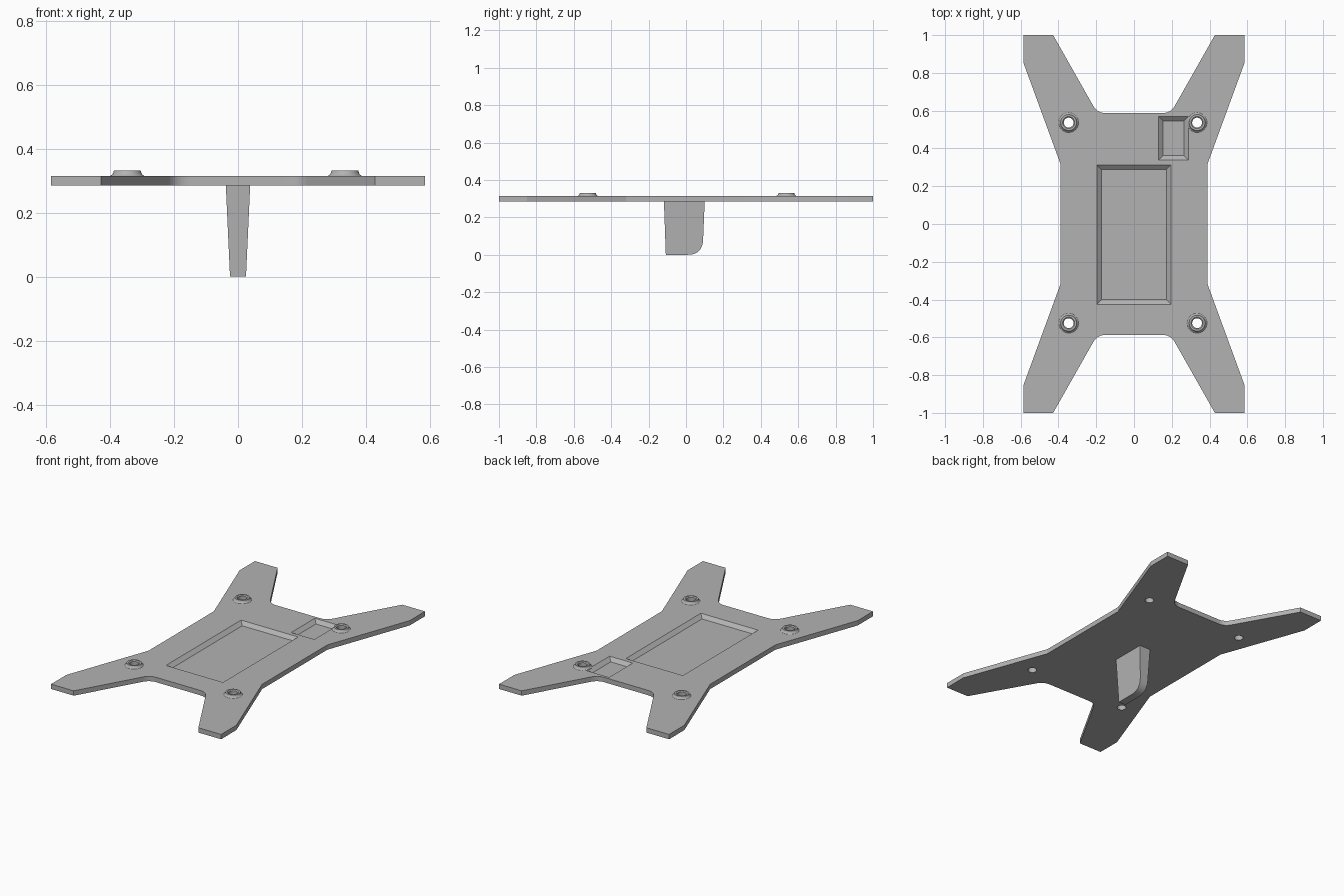
import bpy, bmesh, math
from mathutils import Vector

if "Cube" in bpy.data.objects:
    bpy.data.objects.remove(bpy.data.objects["Cube"], do_unlink=True)

grey = bpy.data.materials.new("plain_grey")
grey.use_nodes = True
colour = (0.45, 0.45, 0.45, 1)
grey.diffuse_color = colour
grey.node_tree.nodes["Principled BSDF"].inputs["Base Color"].default_value = colour

BOTTOM, TOP, FLOOR = 0.285, 0.315, 0.295
HOLE = 0.026
holes = [(x, y) for x in (-0.346, 0.334) for y in (-0.525, 0.537)]


def make(name, bm):
    bmesh.ops.recalc_face_normals(bm, faces=bm.faces)
    mesh = bpy.data.meshes.new(name)
    bm.to_mesh(mesh)
    bm.free()
    mesh.materials.append(grey)
    ob = bpy.data.objects.new(name, mesh)
    bpy.context.collection.objects.link(ob)
    return ob


def loft(name, loops):
    """Closed solid through matching loops of points."""
    bm = bmesh.new()
    rings = [[bm.verts.new(p) for p in loop] for loop in loops]
    for a, b in zip(rings, rings[1:]):
        for i in range(len(a)):
            j = (i + 1) % len(a)
            bm.faces.new((a[i], a[j], b[j], b[i]))
    bm.faces.new(rings[0])
    bm.faces.new(rings[-1])
    return make(name, bm)


def rounded(a, corner, b, reach, steps=8):
    """Round a corner with a quadratic curve."""
    a, c, b = Vector(a), Vector(corner), Vector(b)
    p = c + (a - c).normalized() * reach
    q = c + (b - c).normalized() * reach
    return [tuple(p.lerp(c, t).lerp(c.lerp(q, t), t))
            for t in (i / steps for i in range(steps + 1))]


def rectangle(x0, x1, y0, y1, z):
    return [(x0, y0, z), (x1, y0, z), (x1, y1, z), (x0, y1, z)]


def circle(x, y, r, z, n=32):
    return [(x + r * math.cos(2 * math.pi * i / n),
             y + r * math.sin(2 * math.pi * i / n), z) for i in range(n)]


def cut(target, cutter):
    cutter.hide_render = True
    mod = target.modifiers.new("cut", "BOOLEAN")
    mod.operation, mod.solver, mod.object = "DIFFERENCE", "EXACT", cutter
    bpy.context.view_layer.objects.active = target
    bpy.ops.object.modifier_apply(modifier=mod.name)
    bpy.data.objects.remove(cutter, do_unlink=True)


# X-shaped plate: one quarter outline mirrored around
quarter = [(0.39, 0.32), (0.584, 0.85), (0.584, 1.0), (0.428, 1.0)]
quarter += rounded((0.428, 1.0), (0.194, 0.587), (0, 0.587), 0.045)
half = quarter + [(-x, y) for x, y in reversed(quarter)]
outline = half + [(-x, -y) for x, y in half]
plate = loft("plate", [[(x, y, z) for x, y in outline] for z in (BOTTOM, TOP)])

# Sloped pockets, extended above the surface by the same slope
for x0, x1, y0, y1 in ((-0.197, 0.195, -0.425, 0.312), (0.129, 0.288, 0.338, 0.57)):
    s = 0.024
    cut(plate, loft("pocket_cutter", [
        rectangle(x0 + s, x1 - s, y0 + s, y1 - s, FLOOR),
        rectangle(x0, x1, y0, y1, TOP),
        rectangle(x0, x1, y0, y1, TOP + 0.01)]))

# Screw holes and raised collars
profile = [(HOLE, TOP - 0.002), (0.053, TOP - 0.002), (0.053, TOP),
           (0.047, TOP + 0.004), (0.044, TOP + 0.009), (0.042, 0.331),
           (0.032, 0.331), (HOLE, 0.326)]
for x, y in holes:
    cut(plate, loft("hole_cutter", [circle(x, y, HOLE, z) for z in (0.25, 0.35)]))
    bm = bmesh.new()
    rings = [[bm.verts.new(p) for p in circle(x, y, r, z)] for r, z in profile]
    for a, b in zip(rings, rings[1:] + rings[:1]):
        for i in range(len(a)):
            j = (i + 1) % len(a)
            bm.faces.new((a[i], a[j], b[j], b[i]))
    collar = make("collar", bm)
    bpy.ops.object.select_all(action="DESELECT")
    collar.select_set(True)
    bpy.context.view_layer.objects.active = collar
    bpy.ops.object.shade_smooth_by_angle(angle=math.radians(30))

# Tapered fin below the plate with one rounded lower corner
side = [(0.1, BOTTOM + 0.002), (-0.118, BOTTOM + 0.002), (-0.108, 0)]
side += rounded((-0.108, 0), (0.088, 0), (0.1, BOTTOM), 0.08, 12)


def half_width(z):
    return 0.025 + 0.013 * z / BOTTOM


loft("fin", [[(s * half_width(z), y, z) for y, z in side] for s in (-1, 1)])
